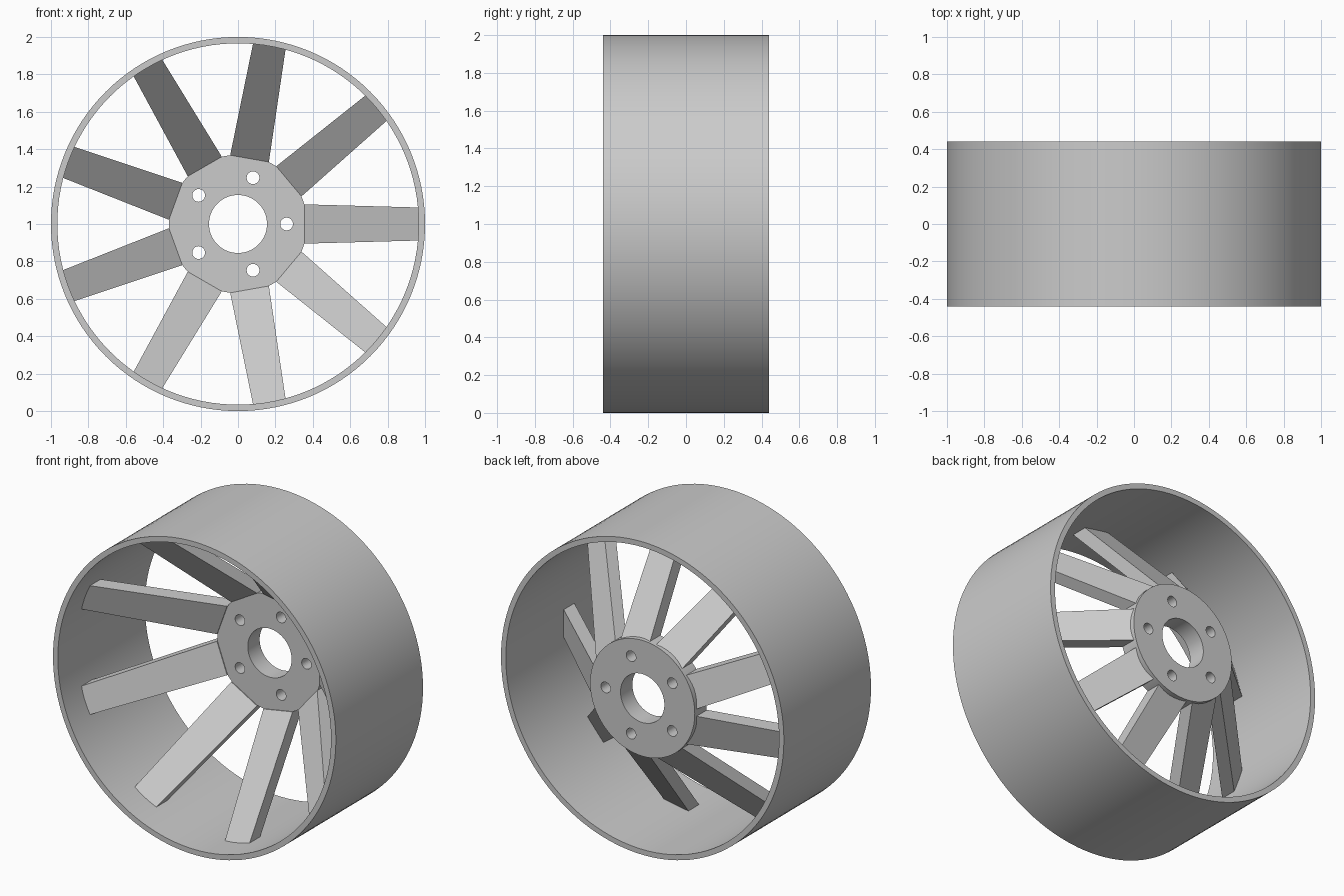
import bpy, bmesh, math
from mathutils import Matrix, Vector

if "Cube" in bpy.data.objects:
    bpy.data.objects.remove(bpy.data.objects["Cube"])

metal = bpy.data.materials.new("grey metal")
metal.diffuse_color = (0.6, 0.6, 0.6, 1)
metal.use_nodes = True
metal.node_tree.nodes["Principled BSDF"].inputs["Base Color"].default_value = metal.diffuse_color


def finish(name, bm, smooth=False):
    bmesh.ops.recalc_face_normals(bm, faces=bm.faces)
    mesh = bpy.data.meshes.new(name)
    bm.to_mesh(mesh)
    bm.free()
    mesh.materials.append(metal)
    ob = bpy.data.objects.new(name, mesh)
    bpy.context.collection.objects.link(ob)
    ob.location.z = 1
    if smooth:
        bpy.ops.object.select_all(action='DESELECT')
        ob.select_set(True)
        bpy.context.view_layer.objects.active = ob
        bpy.ops.object.shade_smooth_by_angle(angle=math.radians(30))
    return ob


def lathe(profile, n):
    """Closed (radius, y) profile turned about the y axis."""
    bm = bmesh.new()
    rings = []
    for i in range(n):
        a = 2 * math.pi * i / n
        rings.append([bm.verts.new((r * math.cos(a), y, r * math.sin(a))) for r, y in profile])
    m = len(profile)
    for i in range(n):
        p, q = rings[i], rings[(i + 1) % n]
        for j in range(m):
            k = (j + 1) % m
            bm.faces.new((p[j], p[k], q[k], q[j]))
    return bm


# Rim barrel
finish("rim", lathe([(1, -0.44), (1, 0.44), (0.966, 0.44), (0.966, -0.44)], 128), True)

# Hub disc, set at the back, with centre bore
hub = finish("hub", lathe([(0.37, 0.32), (0.37, 0.44), (0.155, 0.44), (0.155, 0.32)], 96), True)

# Five bolt holes
bm = bmesh.new()
for i in range(5):
    a = math.radians(72 * i)
    place = Matrix.Translation((0.26 * math.cos(a), 0.38, 0.26 * math.sin(a)))
    bmesh.ops.create_cone(bm, cap_ends=True, segments=32, radius1=0.034, radius2=0.034, depth=0.3,
                          matrix=place @ Matrix.Rotation(math.pi / 2, 4, 'X'))
cutter = finish("bolt_hole_cutter", bm)
cutter.hide_render = True
cutter.hide_viewport = True
cutter.display_type = 'WIRE'
mod = hub.modifiers.new("bolt_holes", 'BOOLEAN')
mod.operation = 'DIFFERENCE'
mod.solver = 'EXACT'
mod.object = cutter

# Nine tapered spokes sloping forward from hub to rim
R_IN, R_OUT = 0.355, 0.975
Y_IN, Y_OUT, THICK = 0.315, -0.258, 0.107
for i in range(9):
    bm = bmesh.new()
    loops = []
    for r, y, w in ((R_IN, Y_IN, 0.105), (R_OUT, Y_OUT, 0.088)):
        loops.append([bm.verts.new(c) for c in ((r, y, -w), (r, y, w),
                                                (r, y + THICK, w), (r, y + THICK, -w))])
    p, q = loops
    bm.faces.new(p)
    bm.faces.new(q)
    for j in range(4):
        k = (j + 1) % 4
        bm.faces.new((p[j], p[k], q[k], q[j]))
    bm.transform(Matrix.Rotation(math.radians(40 * i), 4, 'Y'))
    finish(f"spoke_{i + 1}", bm)
